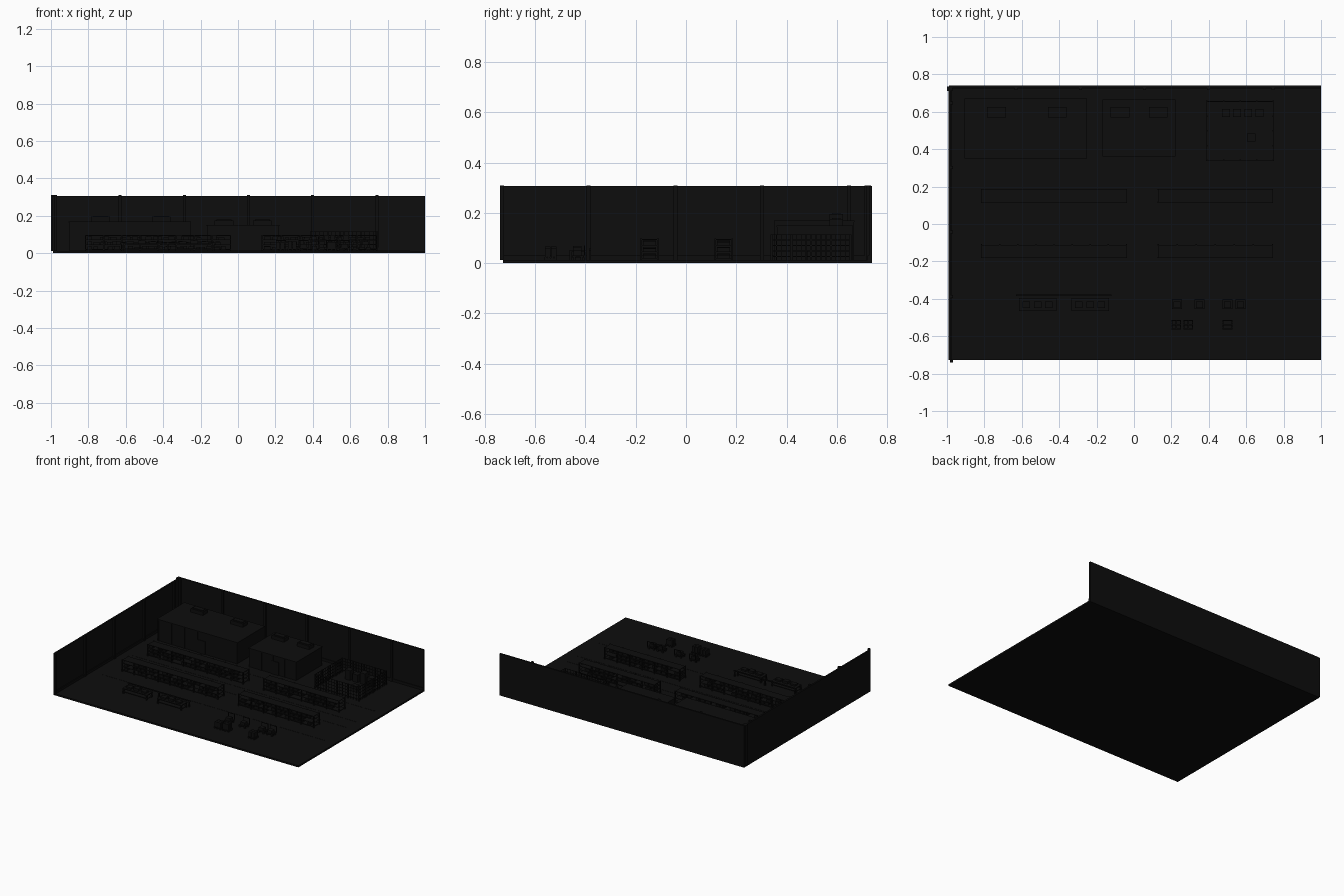
import bpy, bmesh, random
from mathutils import Matrix, Vector

if "Cube" in bpy.data.objects:
    bpy.data.objects.remove(bpy.data.objects["Cube"])

random.seed(4)
dark = bpy.data.materials.new("dark_paint")
dark.diffuse_color = (0.004, 0.004, 0.004, 1)
dark.use_nodes = True
dark.node_tree.nodes["Principled BSDF"].inputs["Base Color"].default_value = dark.diffuse_color
F = 0.012          # floor top


def boxes(name, items):
    """One object from many boxes: (x0, x1, y0, y1, z0, z1)."""
    bm = bmesh.new()
    for x0, x1, y0, y1, z0, z1 in items:
        m = Matrix.Translation(((x0 + x1) / 2, (y0 + y1) / 2, (z0 + z1) / 2))
        m = m @ Matrix.Diagonal((x1 - x0, y1 - y0, z1 - z0, 1))
        bmesh.ops.create_cube(bm, size=1, matrix=m)
    me = bpy.data.meshes.new(name)
    bm.to_mesh(me)
    bm.free()
    me.materials.append(dark)
    ob = bpy.data.objects.new(name, me)
    bpy.context.collection.objects.link(ob)
    return ob


def post(x, y, r, z0, z1):
    return (x - r, x + r, y - r, y + r, z0, z1)


# Shell: floor slab and two walls
boxes("floor", [(-0.99, 1, -0.727, 0.74, 0, F)])
boxes("back_wall", [(-0.99, 1, 0.728, 0.74, F, 0.307)])
boxes("left_wall", [(-0.992, -0.98, -0.727, 0.728, F, 0.307)])

# Wall columns and skirting
cols = [post(-0.63 + 0.343 * i, 0.725, 0.008, F, 0.31) for i in range(5)]
cols += [post(-0.976, -0.732 + 0.345 * i, 0.008, F, 0.31) for i in range(5)]
cols += [(-1, -0.97, 0.71, 0.735, F, 0.31)]
boxes("wall_columns", cols)
boxes("wall_skirting", [(-0.98, 1, 0.722, 0.728, F, 0.03),
                        (-0.98, -0.974, -0.727, 0.728, F, 0.03)])

# Painted aisle lines
boxes("aisle_lines", [(-0.9, 0.92, y, y + 0.008, F, F + 0.001)
                      for y in (-0.3, -0.05, 0.06, 0.27)])


# Enclosed rooms with roof lip, panel ribs, door and roof units
def room(name, x0, x1, y0, y1, h, units):
    boxes(name + "_walls", [(x0 + 0.005, x1 - 0.005, y0 + 0.005, y1 - 0.005, F, h - 0.006)])
    boxes(name + "_roof", [(x0, x1, y0, y1, h - 0.006, h)])
    n = round((x1 - x0) / 0.11)
    boxes(name + "_ribs", [post(x0 + 0.008 + (x1 - x0 - 0.016) * i / n, y, 0.004, F, h - 0.006)
                           for i in range(n + 1) for y in (y0 + 0.005, y1 - 0.005)])
    xm = x0 + (x1 - x0) * 0.55
    boxes(name + "_door", [(xm - 0.03, xm + 0.03, y0, y0 + 0.006, F, F + 0.095)])
    un = []
    for x in units:
        un += [(x - 0.05, x + 0.05, 0.57, 0.625, h, h + 0.025),
               (x - 0.04, x + 0.04, 0.58, 0.615, h + 0.025, h + 0.03)]
    boxes(name + "_roof_units", un)


room("large_room", -0.905, -0.25, 0.35, 0.67, 0.17, (-0.735, -0.41))
room("small_room", -0.168, 0.223, 0.36, 0.665, 0.15, (-0.075, 0.13))

# Fenced cage with vertical bars and rails
cx0, cx1, cy0, cy1 = 0.39, 0.745, 0.34, 0.655
bars = []
for i in range(17):
    t = i / 16
    r = 0.004 if i % 4 == 0 else 0.0015
    x, y = cx0 + (cx1 - cx0) * t, cy0 + (cy1 - cy0) * t
    for p in ((x, cy0), (x, cy1), (cx0, y), (cx1, y)):
        bars.append(post(p[0], p[1], r, F, 0.115))
boxes("cage_bars", bars)
rails = []
for z in (0.025, 0.047, 0.069, 0.091, 0.112):
    for y in (cy0, cy1):
        rails.append((cx0, cx1, y - 0.0015, y + 0.0015, z, z + 0.003))
    for x in (cx0, cx1):
        rails.append((x - 0.0015, x + 0.0015, cy0, cy1, z, z + 0.003))
boxes("cage_rails", rails)

# Cabinets and crate inside the cage
boxes("cage_cabinets", [(x, x + 0.042, 0.572, 0.615, F, F + h)
                        for x, h in ((0.47, 0.07), (0.53, 0.055), (0.59, 0.08), (0.65, 0.06))])
boxes("cage_crate", [(0.605, 0.65, 0.44, 0.485, F, 0.05)])


# Shelf racks loaded with cartons
def rack(name, x0, x1, y):
    n = round((x1 - x0) / 0.1)
    y0, y1 = y - 0.034, y + 0.034
    frame = [post(x0 + (x1 - x0) * i / n, yy, 0.0035, F, 0.098)
             for i in range(n + 1) for yy in (y0, y1)]
    levels = (0.018, 0.044, 0.07, 0.093)
    frame += [(x0, x1, y0, y1, z, z + 0.003) for z in levels]
    boxes(name + "_frame", frame)
    goods = []
    for z in levels[:3]:
        x = x0 + 0.01
        while x < x1 - 0.045:
            w = random.uniform(0.022, 0.036)
            if random.random() < 0.8:
                goods.append((x, x + w, y0 + 0.008, y1 - 0.008, z + 0.003,
                              z + random.uniform(0.014, 0.021)))
            x += w + 0.008
    boxes(name + "_cartons", goods)


for row, y in (("back", 0.15), ("front", -0.145)):
    rack(row + "_left_rack", -0.815, -0.04, y)
    rack(row + "_right_rack", 0.13, 0.74, y)

# Packing benches with a back rail and parcels
for name, x0 in (("left_bench", -0.615), ("right_bench", -0.335)):
    x1 = x0 + 0.2
    parts = [(x0, x1, -0.465, -0.395, 0.045, 0.051), (x0, x1, -0.46, -0.4, 0.022, 0.025)]
    parts += [post(x, y, 0.004, F, 0.045) for x in (x0 + 0.006, x1 - 0.006)
              for y in (-0.459, -0.401)]
    boxes(name, parts)
    boxes(name + "_parcels", [(x0 + 0.02 + 0.06 * i, x0 + 0.06 + 0.06 * i, -0.45, -0.415,
                               0.051, 0.062 + 0.006 * (i % 2)) for i in range(3)])
boxes("bench_back_rail", [(-0.63, -0.12, -0.385, -0.378, 0.05, 0.058)]
      + [post(x, -0.382, 0.004, F, 0.05) for x in (-0.62, -0.375, -0.13)])

# Hand carts and pallet stacks in the loading area
for i, x in enumerate((0.23, 0.35, 0.50, 0.57)):
    parts = [(x - 0.027, x + 0.027, -0.455, -0.405, 0.024, 0.03),
             (x - 0.027, x + 0.027, -0.405, -0.401, 0.066, 0.07)]
    parts += [post(x + s * 0.025, -0.403, 0.002, 0.03, 0.068) for s in (-1, 1)]
    parts += [post(x + s * 0.02, y, 0.005, F, 0.024) for s in (-1, 1) for y in (-0.445, -0.415)]
    parts += [(x - 0.018, x + 0.018, -0.448, -0.415, 0.03, 0.05)]
    boxes("hand_cart_%d" % (i + 1), parts)
for i, x in enumerate((0.225, 0.29, 0.5)):
    parts = [(x - 0.026, x + 0.026, y - 0.005, y + 0.005, 0.02, 0.025)
             for y in (-0.558, -0.545, -0.532, -0.519)]
    parts += [(x + d - 0.004, x + d + 0.004, -0.563, -0.514, F, 0.02) for d in (-0.022, 0, 0.022)]
    parts += [(x + d, x + d + 0.022, y, y + 0.021, 0.025, 0.06 + 0.006 * (i % 2))
              for d in (-0.023, 0.001) for y in (-0.56, -0.537)]
    boxes("loaded_pallet_%d" % (i + 1), parts)
